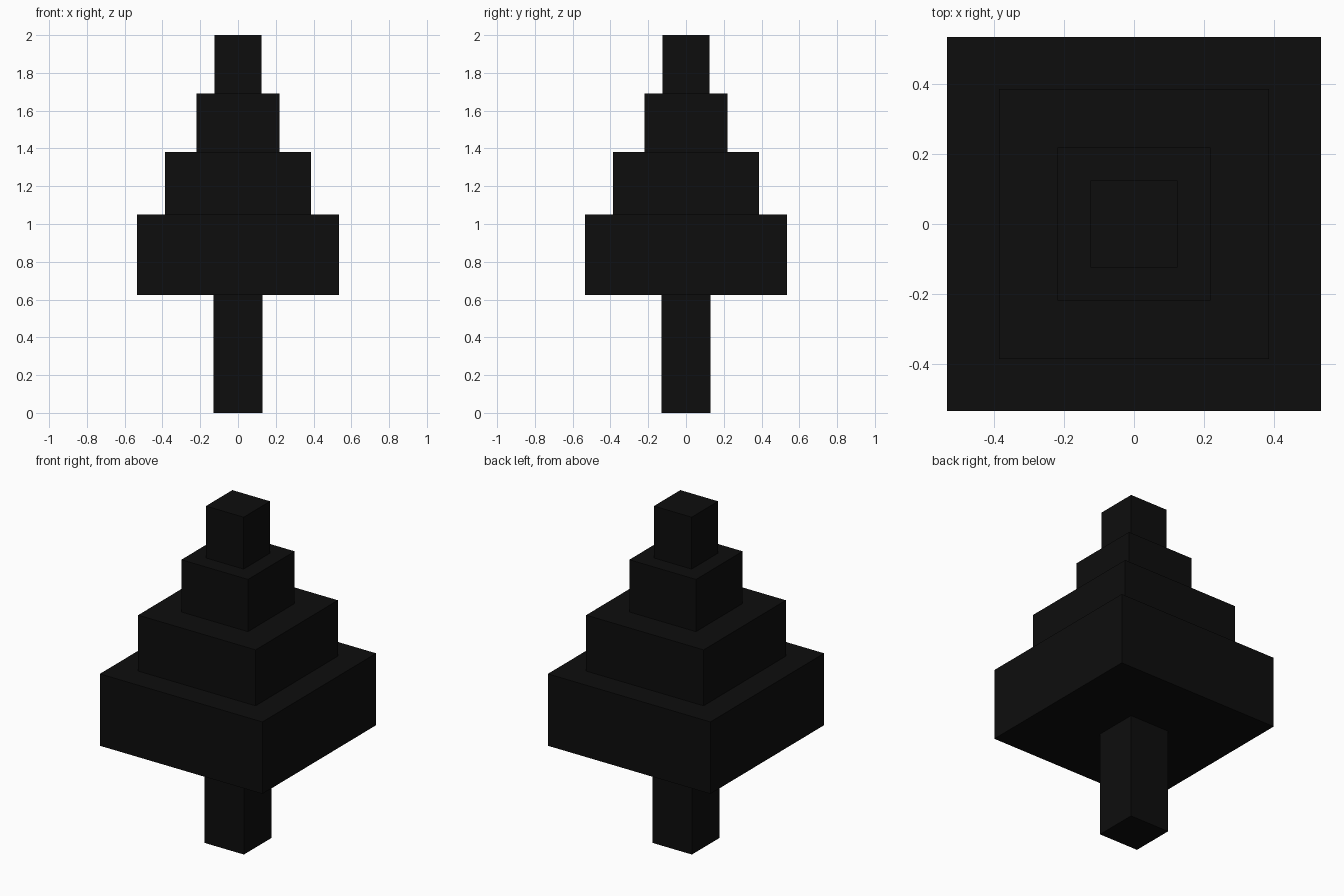
import bpy

if "Cube" in bpy.data.objects:
    bpy.data.objects.remove(bpy.data.objects["Cube"])

# One flat near-black colour
black = bpy.data.materials.new("near_black")
black.diffuse_color = (0.004, 0.004, 0.004, 1.0)
black.use_nodes = True
black.node_tree.nodes["Principled BSDF"].inputs["Base Color"].default_value = black.diffuse_color


def block(name, half, z0, z1):
    """Square block centred on the z axis, from z0 to z1."""
    bpy.ops.mesh.primitive_cube_add(size=1, location=(0, 0, 0))
    ob = bpy.context.object
    ob.name = name
    for v in ob.data.vertices:
        v.co.x *= 2 * half
        v.co.y *= 2 * half
        v.co.z = z1 if v.co.z > 0 else z0
    ob.data.materials.append(black)
    return ob


# Trunk, then four foliage tiers stacked from wide to narrow
block("trunk", 0.13, 0.0, 0.623)
tiers = [
    ("bottom_tier", 0.534, 0.623, 1.05),
    ("lower_middle_tier", 0.386, 1.05, 1.382),
    ("upper_middle_tier", 0.219, 1.382, 1.692),
    ("top_tier", 0.124, 1.692, 2.0),
]
for name, half, z0, z1 in tiers:
    block(name, half, z0, z1)
